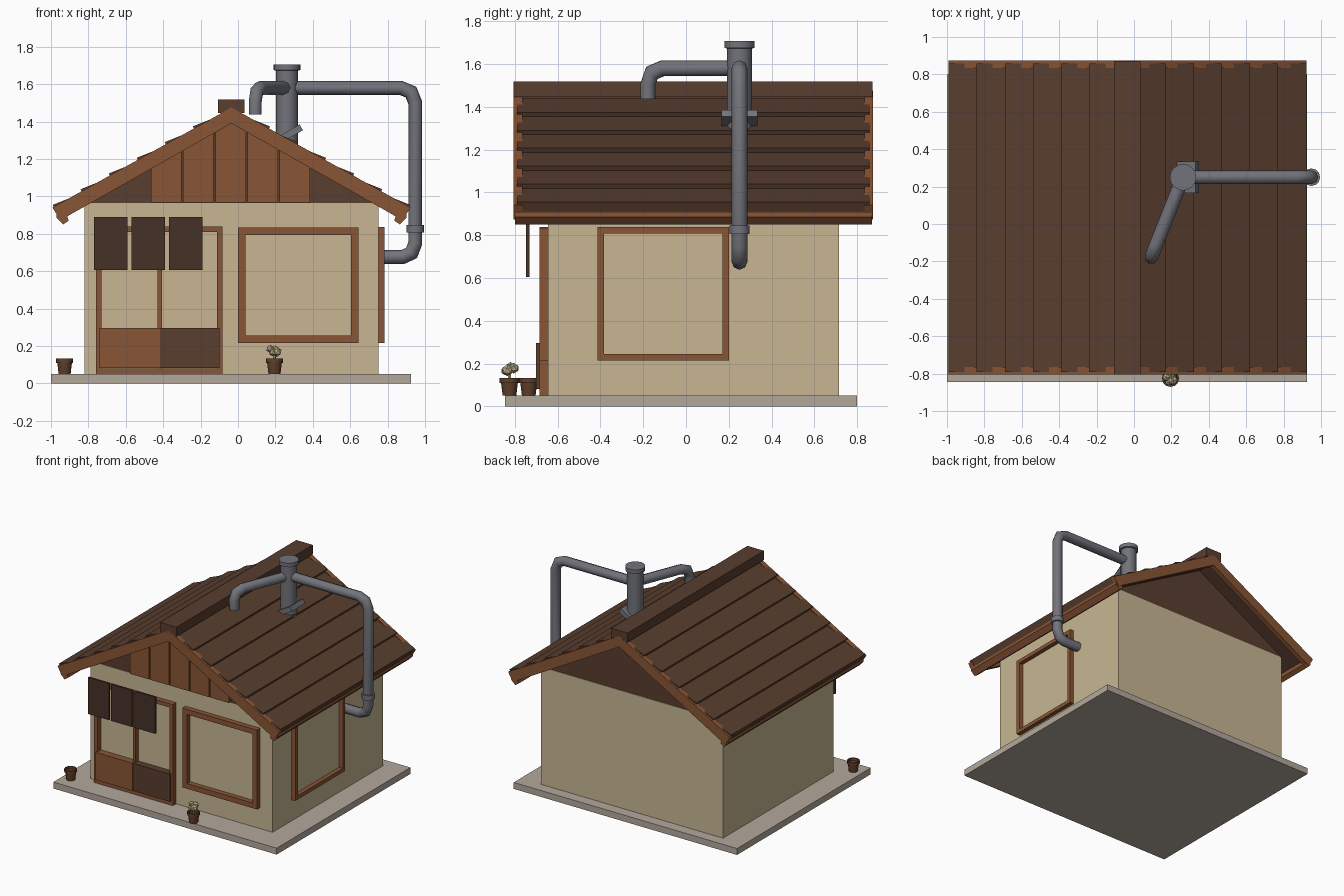
import bpy, bmesh, math
from mathutils import Vector, Matrix

if "Cube" in bpy.data.objects:
    bpy.data.objects.remove(bpy.data.objects["Cube"])


def material(name, rgb):
    m = bpy.data.materials.new(name)
    m.diffuse_color = (*rgb, 1)
    m.use_nodes = True
    m.node_tree.nodes["Principled BSDF"].inputs["Base Color"].default_value = m.diffuse_color
    return m


PLASTER = material("cream plaster", (0.58, 0.47, 0.29))
STONE = material("pale stone", (0.45, 0.39, 0.33))
BROWN = material("dark brown wood", (0.10, 0.047, 0.028))
WOOD = material("orange wood", (0.25, 0.09, 0.035))
CLOTH = material("dark cloth", (0.062, 0.031, 0.02))
CLAY = material("brown clay", (0.12, 0.05, 0.024))
METAL = material("grey metal", (0.17, 0.175, 0.20))
BUDS = material("pale buds", (0.55, 0.48, 0.28))

RIDGE, SLOPE = -0.035, 0.56
FRONT, BACK = -0.645, 0.715
LEFT, RIGHT = -0.82, 0.75


def finish(name, bm, mat):
    bmesh.ops.recalc_face_normals(bm, faces=bm.faces)
    me = bpy.data.meshes.new(name)
    bm.to_mesh(me)
    bm.free()
    me.materials.append(mat)
    ob = bpy.data.objects.new(name, me)
    bpy.context.collection.objects.link(ob)
    return ob


def box(name, x, y, z, mat):
    bm = bmesh.new()
    bmesh.ops.create_cube(bm, size=1)
    for v in bm.verts:
        v.co = [r[0] + (c + 0.5) * (r[1] - r[0]) for c, r in zip(v.co, (x, y, z))]
    return finish(name, bm, mat)


def prism(name, pts, y0, y1, mat):
    """Extrude an (x, z) outline along y."""
    bm = bmesh.new()
    f = bm.faces.new([bm.verts.new((x, y0, z)) for x, z in pts])
    ext = bmesh.ops.extrude_face_region(bm, geom=[f])["geom"]
    for v in ext:
        if isinstance(v, bmesh.types.BMVert):
            v.co.y = y1
    return finish(name, bm, mat)


def lathe(name, profile, centre, sides, mat):
    """Turn a closed (radius, z) profile about a vertical axis."""
    bm = bmesh.new()
    rings = [[bm.verts.new((centre[0] + r * math.cos(2 * math.pi * i / sides),
                            centre[1] + r * math.sin(2 * math.pi * i / sides), z))
              for i in range(sides)] for r, z in profile]
    for a, b in zip(rings, rings[1:]):
        for i in range(sides):
            j = (i + 1) % sides
            bm.faces.new((a[i], a[j], b[j], b[i]))
    bm.faces.new(rings[0])
    bm.faces.new(rings[-1])
    ob = finish(name, bm, mat)
    smooth(ob)
    return ob


def smooth(ob, angle=40):
    bpy.ops.object.select_all(action='DESELECT')
    ob.select_set(True)
    bpy.context.view_layer.objects.active = ob
    bpy.ops.object.shade_smooth_by_angle(angle=math.radians(angle))


def pipe(name, path, radius, sides=8):
    """Sweep a round section along a path with mitred joints."""
    pts = [Vector(p) for p in path]
    dirs = [(b - a).normalized() for a, b in zip(pts, pts[1:])]
    side = dirs[0].cross(Vector((0, 0, 1))).normalized()
    up = side.cross(dirs[0])
    bm = bmesh.new()
    ring = [bm.verts.new(pts[0] + radius * (side * math.cos(t) + up * math.sin(t)))
            for t in (2 * math.pi * i / sides for i in range(sides))]
    bm.faces.new(ring)
    for k, d in enumerate(dirs):
        p = pts[k + 1]
        n = (d + dirs[k + 1]).normalized() if k + 1 < len(dirs) else d
        new = [bm.verts.new(v.co + d * ((p - v.co).dot(n) / d.dot(n))) for v in ring]
        for i in range(sides):
            j = (i + 1) % sides
            bm.faces.new((ring[i], ring[j], new[j], new[i]))
        ring = new
    bm.faces.new(ring)
    smooth(finish(name, bm, METAL), 50)


# Base and walls
box("base_slab", (-1.0, 0.925), (-0.845, 0.80), (0, 0.05), STONE)
box("walls", (LEFT, RIGHT), (FRONT, BACK), (0.05, 0.965), PLASTER)


def under(x):
    return 1.425 - SLOPE * abs(x - RIDGE)


# Gable with vertical boards on the front
prism("gable", [(LEFT, 0.965), (RIGHT, 0.965), (RIGHT, under(RIGHT)),
                (RIDGE, under(RIDGE)), (LEFT, under(LEFT))], FRONT + 0.005, BACK - 0.005, BROWN)
for i in range(5):
    a = -0.465 + 0.172 * i
    b = a + 0.163
    top = [(b, under(b)), (a, under(a))]
    if a < RIDGE < b:
        top.insert(1, (RIDGE, under(RIDGE)))
    prism(f"gable_board_{i + 1}", [(a, 0.968), (b, 0.968)] + top, FRONT - 0.02, FRONT + 0.01, WOOD)

# Roof: deck, overlapping planks, barge boards and eave beams on each side
for s, tag in ((-1, "left"), (1, "right")):
    def out(pts):
        return [(RIDGE + s * d, z) for d, z in pts]
    prism(f"roof_deck_{tag}", out([(0, 1.445), (0.94, 0.918), (0.93, 0.893), (0, 1.415)]),
          -0.79, 0.858, BROWN)
    for i in range(6):
        d = 0.206 + 0.15 * i
        z = 1.374 - SLOPE * 0.15 * i
        prism(f"roof_plank_{tag}_{i + 1}",
              out([(d, z), (d - 0.02, z - 0.042), (d - 0.185, z + 0.05), (d - 0.165, z + 0.066)]),
              -0.79, 0.858, BROWN)
    for y0, y1, end in ((-0.805, -0.765, "front"), (0.835, 0.873, "back")):
        prism(f"barge_board_{tag}_{end}",
              out([(0, 1.475), (0.957, 0.94), (0.915, 0.872), (0, 1.39)]), y0, y1, WOOD)
    prism(f"eave_beam_{tag}", out([(0.87, 0.87), (0.90, 0.85), (0.935, 0.885), (0.935, 0.915),
                                   (0.89, 0.925)]), -0.80, 0.868, WOOD)
box("ridge_cap", (-0.108, 0.034), (-0.805, 0.872), (1.445, 1.518), BROWN)


# Window frames on the front and right walls
def frame(name, a, b, z0, z1, w, wall):
    bars = [((a, a + w), (z0, z1)), ((b - w, b), (z0, z1)),
            ((a + w, b - w), (z1 - w, z1)), ((a + w, b - w), (z0, z0 + w))]
    for i, (u, z) in enumerate(bars):
        if wall == "front":
            box(f"{name}_{i + 1}", u, (FRONT - 0.04, FRONT + 0.01), z, WOOD)
        else:
            box(f"{name}_{i + 1}", (RIGHT - 0.01, RIGHT + 0.034), u, z, WOOD)


frame("front_window_frame", 0.0, 0.643, 0.215, 0.833, 0.04, "front")
frame("right_window_frame", -0.413, 0.2, 0.215, 0.837, 0.03, "right")

# Double door with lower panels
frame("door_frame", -0.76, -0.082, 0.05, 0.838, 0.03, "front")
box("door_post", (-0.43, -0.407), (FRONT - 0.035, FRONT), (0.08, 0.808), WOOD)
box("door_panel_left", (-0.74, -0.418), (-0.70, FRONT), (0.082, 0.297), WOOD)
box("door_panel_right", (-0.416, -0.098), (-0.70, FRONT), (0.082, 0.297), BROWN)

# Hanging cloths over the door
for i in range(3):
    x = -0.77 + 0.2 * i
    box(f"door_cloth_{i + 1}", (x, x + 0.18), (-0.748, -0.732), (0.605, 0.89), CLOTH)

# Flower pots
for name, c in (("empty_pot", (-0.927, -0.735)), ("plant_pot", (0.195, -0.825))):
    lathe(name, [(0.032, 0.05), (0.039, 0.108), (0.046, 0.11), (0.046, 0.132),
                 (0.037, 0.132), (0.035, 0.115)], c, 12, CLAY)
pts = [(0.172, -0.82, 0.185, 0.022), (0.208, -0.835, 0.168, 0.027),
       (0.198, -0.805, 0.178, 0.025), (0.185, -0.845, 0.165, 0.02)]
for i, (x, y, z, r) in enumerate(pts):
    bm = bmesh.new()
    bmesh.ops.create_icosphere(bm, subdivisions=1, radius=r, matrix=Matrix.Translation((x, y, z)))
    finish(f"plant_bud_{i + 1}", bm, BUDS)
lathe("plant_stem", [(0.008, 0.11), (0.008, 0.17)], (0.195, -0.825), 6, BUDS)

# Chimney with cap and tilted flashing plate
CX, CY = 0.262, 0.25
lathe("chimney", [(0.058, 1.25), (0.058, 1.672), (0.071, 1.675), (0.071, 1.706)], (CX, CY), 16, METAL)
plate = box("chimney_flashing", (-0.088, 0.088), (-0.083, 0.083), (-0.018, 0.018), METAL)
plate.location = (CX, CY, 1.325)
plate.rotation_euler.y = -math.radians(30)

# Stove pipes: one down the right wall, one short one over the roof
pipe("long_pipe", [(CX, CY, 1.58), (0.87, CY, 1.58), (0.925, CY, 1.557), (0.948, CY, 1.50),
                   (0.948, CY, 0.75), (0.928, CY, 0.697), (0.88, CY, 0.675), (0.74, CY, 0.675)], 0.037)
lathe("pipe_collar", [(0.047, 0.806), (0.047, 0.846)], (0.948, CY), 12, METAL)
E = Vector((0.092, -0.178, 1.58))
back = (Vector((CX, CY, 1.58)) - E).normalized()
drop = Vector((0, 0, -1))
pipe("short_pipe", [(CX, CY, 1.58), E + back * 0.075, E + back * 0.02 + drop * 0.022,
                    E + drop * 0.075, E + drop * 0.143], 0.037)
